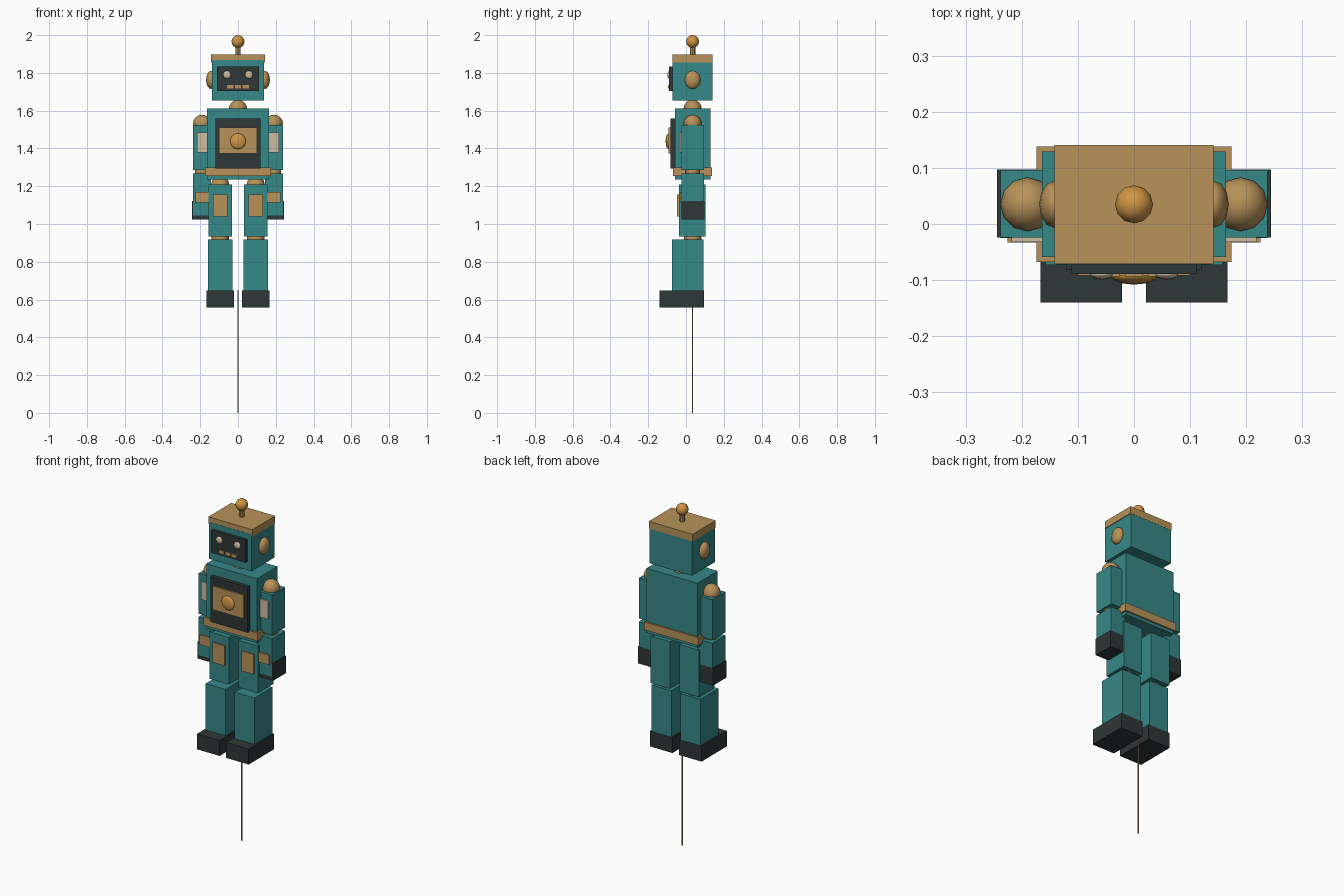
import bpy
from mathutils import Vector

cube = bpy.data.objects.get("Cube")
if cube:
    bpy.data.objects.remove(cube, do_unlink=True)


def material(name, rgb):
    m = bpy.data.materials.new(name)
    m.use_nodes = True
    m.diffuse_color = (*rgb, 1)
    m.node_tree.nodes["Principled BSDF"].inputs["Base Color"].default_value = (*rgb, 1)
    return m


TEAL = material("teal paint", (0.037, 0.25, 0.25))
GOLD = material("dull brass", (0.48, 0.29, 0.10))
AMBER = material("amber knob", (0.62, 0.30, 0.055))
DARK = material("dark grey", (0.027, 0.038, 0.038))
CREAM = material("cream", (0.61, 0.51, 0.37))
YC = 0.035  # depth of the body's central axis


def finish(name, mat):
    ob = bpy.context.object
    ob.name = ob.data.name = name
    ob.data.materials.append(mat)
    return ob


def box(name, mat, x, y, z):
    """Box from (min, max) ranges on each axis."""
    lo, hi = Vector((x[0], y[0], z[0])), Vector((x[1], y[1], z[1]))
    bpy.ops.mesh.primitive_cube_add(size=1, location=(lo + hi) / 2)
    bpy.context.object.scale = hi - lo
    return finish(name, mat)


def ball(name, mat, centre, radii):
    bpy.ops.mesh.primitive_uv_sphere_add(segments=12, ring_count=8, radius=1, location=centre)
    bpy.context.object.scale = radii
    bpy.ops.object.shade_smooth()
    return finish(name, mat)


def rod(name, mat, radius, z, sides=8):
    bpy.ops.mesh.primitive_cylinder_add(vertices=sides, radius=radius, depth=z[1] - z[0],
                                        location=(0, YC, sum(z) / 2))
    bpy.ops.object.shade_smooth_by_angle()
    return finish(name, mat)


def mid(half, centre=0):
    return (centre - half, centre + half)


# Head
box("head", TEAL, mid(0.138), (-0.072, 0.140), (1.653, 1.868))
box("head_cap", GOLD, mid(0.142), (-0.071, 0.141), (1.855, 1.897))
box("face_panel", DARK, mid(0.111), (-0.089, -0.06), (1.703, 1.834))
for i in (-1, 0, 1):
    box(f"mouth_bar_{i + 2}", GOLD, mid(0.016, i * 0.041), (-0.094, -0.08), (1.717, 1.735))
rod("antenna_stem", GOLD, 0.014, (1.89, 1.95))
ball("antenna_ball", AMBER, (0, YC, 1.966), (0.034,) * 3)
ball("neck", GOLD, (0, YC, 1.61), (0.048,) * 3)

# Torso
box("torso", TEAL, mid(0.164), (-0.059, 0.129), (1.235, 1.612))
box("belt", GOLD, mid(0.174), (-0.068, 0.138), (1.253, 1.300))
box("chest_panel", DARK, mid(0.120), (-0.082, -0.05), (1.293, 1.558))
box("chest_plate", GOLD, mid(0.100), (-0.092, -0.07), (1.373, 1.510))
ball("chest_knob", AMBER, (0, -0.092, 1.438), (0.042, 0.016, 0.042))

# Paired parts
for side, s in (("left", 1), ("right", -1)):
    ball(f"{side}_eye", CREAM, (s * 0.058, -0.089, 1.79), (0.021, 0.010, 0.021))
    ball(f"{side}_ear", GOLD, (s * 0.142, YC, 1.763), (0.027, 0.042, 0.048))

    # Arm
    arm = s * 0.19
    ball(f"{side}_shoulder", GOLD, (arm, YC, 1.531), (0.048,) * 3)
    box(f"{side}_upper_arm", TEAL, mid(0.048, arm), (-0.024, 0.096), (1.287, 1.523))
    box(f"{side}_upper_arm_plate", CREAM, mid(0.028, arm), (-0.032, -0.023), (1.378, 1.484))
    ball(f"{side}_elbow", GOLD, (arm, YC, 1.277), (0.038,) * 3)
    box(f"{side}_forearm", TEAL, mid(0.048, arm), (-0.025, 0.096), (1.045, 1.268))
    box(f"{side}_forearm_plate", GOLD, mid(0.035, arm), (-0.033, -0.024), (1.113, 1.170))
    box(f"{side}_hand", DARK, mid(0.054, arm), (-0.024, 0.097), (1.023, 1.122))

    # Leg
    leg = s * 0.094
    ball(f"{side}_hip", GOLD, (leg, YC, 1.21), (0.047,) * 3)
    box(f"{side}_thigh", TEAL, mid(0.063, leg), (-0.038, 0.103), (0.933, 1.208))
    box(f"{side}_thigh_plate", GOLD, mid(0.039, leg), (-0.047, -0.037), (1.039, 1.155))
    ball(f"{side}_knee", GOLD, (leg, YC, 0.925), (0.047,) * 3)
    box(f"{side}_shin", TEAL, mid(0.064, leg), (-0.073, 0.093), (0.64, 0.918))
    box(f"{side}_foot", DARK, mid(0.073, leg), (-0.140, 0.095), (0.557, 0.647))

# Thin support wire below the feet
rod("support_wire", GOLD, 0.003, (0, 0.65), 6)
